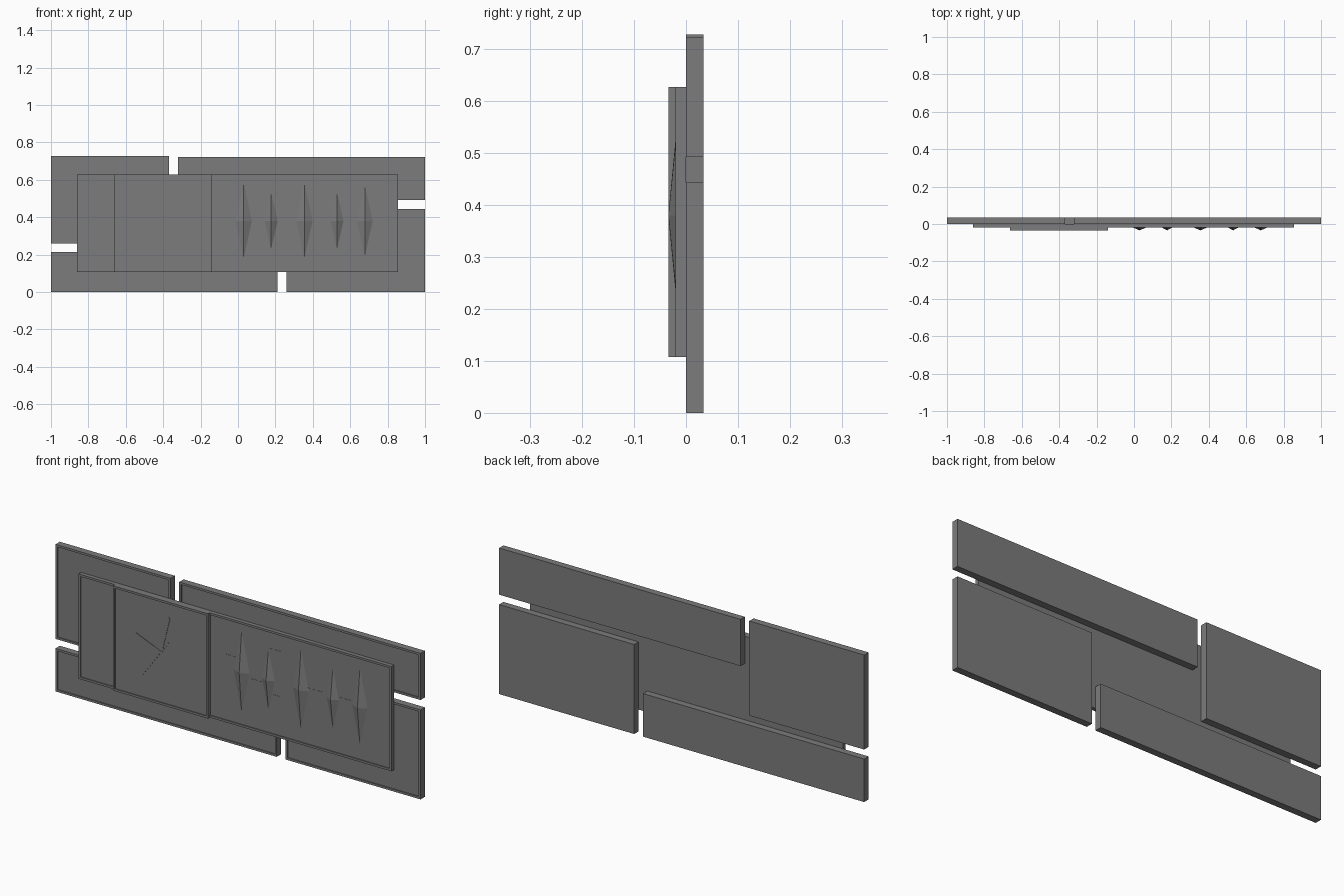
import bpy, bmesh
from mathutils import Vector

cube = bpy.data.objects.get("Cube")
if cube:
    bpy.data.objects.remove(cube, do_unlink=True)

grey = bpy.data.materials.new("slate_grey")
grey.use_nodes = True
colour = (0.2, 0.2, 0.2, 1)
grey.diffuse_color = colour
grey.node_tree.nodes["Principled BSDF"].inputs["Base Color"].default_value = colour

RIM = 0.015      # width of the raised border
SINK = 0.005     # depth of the recessed field
MAIN_FRONT = -0.02
CLOCK_FRONT = -0.034


def finish(bm, name):
    bmesh.ops.recalc_face_normals(bm, faces=bm.faces)
    mesh = bpy.data.meshes.new(name)
    bm.to_mesh(mesh)
    bm.free()
    mesh.materials.append(grey)
    obj = bpy.data.objects.new(name, mesh)
    bpy.context.collection.objects.link(obj)
    return obj


def add_box(bm, x0, x1, y0, y1, z0, z1):
    verts = bmesh.ops.create_cube(bm, size=1)["verts"]
    for v in verts:
        v.co = Vector((x1 if v.co.x > 0 else x0,
                       y1 if v.co.y > 0 else y0,
                       z1 if v.co.z > 0 else z0))
    return verts


def framed_panel(name, x0, x1, y0, y1, z0, z1):
    """Slab whose front face is inset and sunk, leaving a raised border."""
    bm = bmesh.new()
    add_box(bm, x0, x1, y0, y1, z0, z1)
    bm.normal_update()
    front = min(bm.faces, key=lambda f: f.calc_center_median().y)
    bmesh.ops.inset_individual(bm, faces=[front], thickness=RIM)
    # straight-walled recess
    moved = bmesh.ops.extrude_discrete_faces(bm, faces=[front])["faces"][0]
    for v in moved.verts:
        v.co.y += SINK
    return finish(bm, name)


def strip(bm, a, b, width, y, height=0.002):
    """Thin bar between two (x, z) points lying on a front surface."""
    a, b = Vector(a), Vector(b)
    d = (b - a).normalized() * width / 2
    n = Vector((-d.y, d.x))
    corners = [a + n, a - n, b - n, b + n]
    low = [bm.verts.new((c.x, y + 0.001, c.y)) for c in corners]
    top = [bm.verts.new((c.x, y - height, c.y)) for c in corners]
    bm.faces.new(low)
    bm.faces.new(top)
    for i in range(4):
        j = (i + 1) % 4
        bm.faces.new((low[i], low[j], top[j], top[i]))


# Four backing panels arranged in a pinwheel
framed_panel("back_panel_upper_right", -1, -0.37, 0, 0.034, 0.26, 0.728)
framed_panel("back_panel_upper_left", -0.322, 1, 0, 0.034, 0.492, 0.723)
framed_panel("back_panel_lower_left", 0.26, 1, 0, 0.034, 0, 0.443)
framed_panel("back_panel_lower_right", -1, 0.212, 0, 0.034, 0, 0.213)

# Main board and the raised clock board
framed_panel("main_board", -0.86, 0.855, MAIN_FRONT, 0, 0.108, 0.627)
framed_panel("clock_board", -0.662, -0.14, CLOCK_FRONT, -0.01, 0.108, 0.627)

# Clock hands
clock_y = CLOCK_FRONT + SINK
centre = (-0.40, 0.367)
for name, start, end, width in (
        ("minute_hand", centre, (-0.356, 0.547), 0.010),
        ("hour_hand", centre, (-0.54, 0.424), 0.006),
        ("second_hand", (-0.361, 0.423), (-0.508, 0.222), 0.006)):
    bm = bmesh.new()
    strip(bm, start, end, width, clock_y)
    finish(bm, name)

# Row of faceted diamond studs
board_y = MAIN_FRONT + SINK
MID = 0.38
for i, (x, half_w, half_h) in enumerate((
        (0.03, 0.044, 0.2), (0.177, 0.035, 0.15), (0.355, 0.044, 0.2),
        (0.53, 0.034, 0.15), (0.678, 0.042, 0.19))):
    bm = bmesh.new()
    rim = [bm.verts.new((x + dx * half_w, board_y, MID + dz * half_h))
           for dx, dz in ((1, 0), (0, 1), (-1, 0), (0, -1))]
    apex = bm.verts.new((x, CLOCK_FRONT, MID))
    bm.faces.new(rim)
    for a, b in zip(rim, rim[1:] + rim[:1]):
        bm.faces.new((a, b, apex))
    finish(bm, f"diamond_stud_{i + 1}")

# Fine traces linking the studs
bm = bmesh.new()
for path in (
        [(-0.056, 0.442), (0.0, 0.442)],
        [(0.173, 0.535), (0.247, 0.535), (0.247, 0.31), (0.194, 0.31)],
        [(0.07, 0.357), (0.145, 0.357)],
        [(0.39, 0.395), (0.477, 0.395), (0.477, 0.264)],
        [(0.56, 0.395), (0.64, 0.395)]):
    for a, b in zip(path, path[1:]):
        strip(bm, a, b, 0.004, board_y, 0.001)
finish(bm, "stud_traces")
